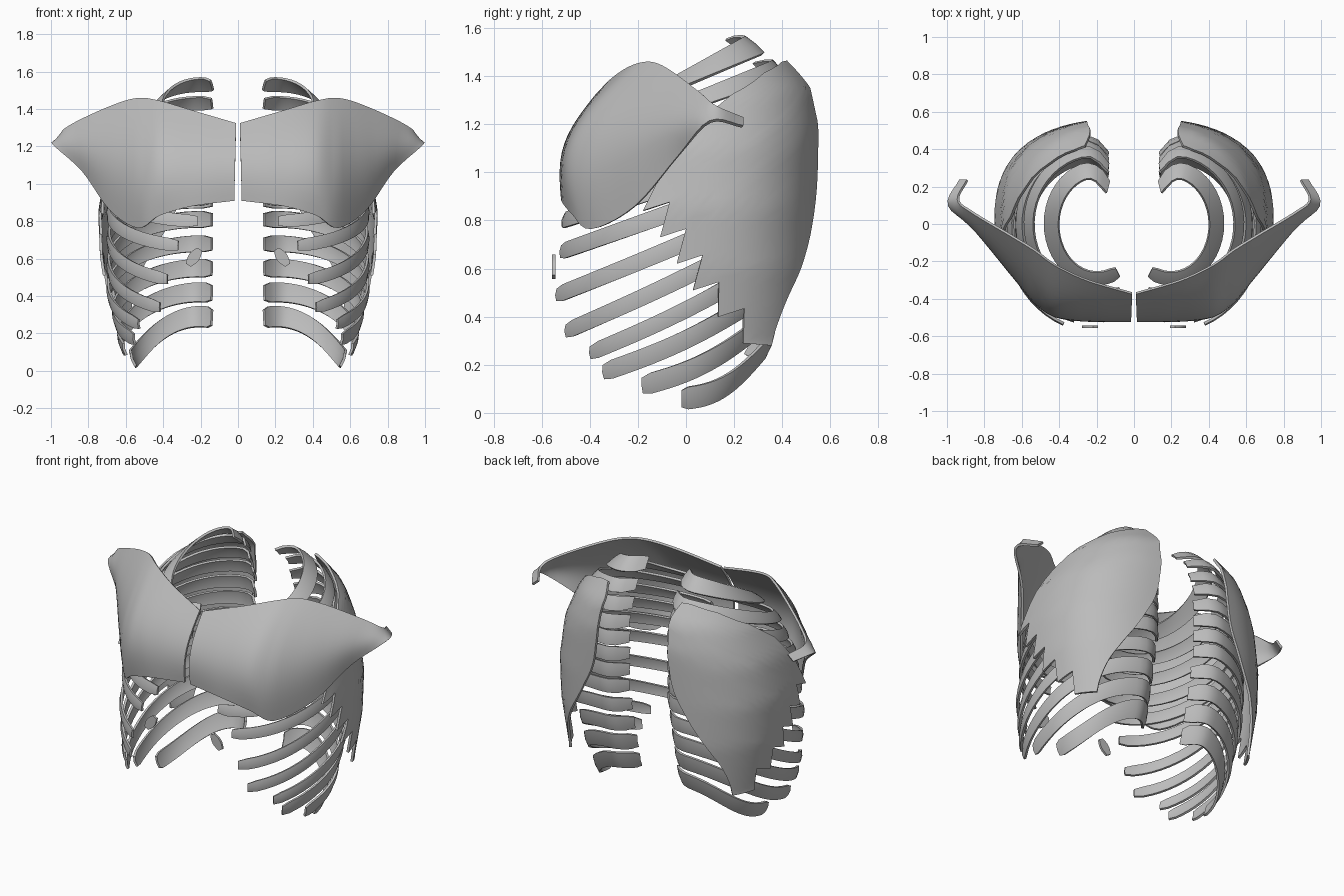
import bpy, math
from mathutils import Vector

cube = bpy.data.objects.get("Cube")
if cube:
    bpy.data.objects.remove(cube)

grey = bpy.data.materials.new("plain grey")
grey.use_nodes = True
grey.diffuse_color = (0.5, 0.5, 0.5, 1)
grey.node_tree.nodes["Principled BSDF"].inputs["Base Color"].default_value = (0.5, 0.5, 0.5, 1)


def spline(keys, u):
    """Smooth curve through the keys, u runs from 0 to 1."""
    k = [Vector(p) for p in keys]
    f = min(max(u, 0), 1) * (len(k) - 1)
    i = min(int(f), len(k) - 2)
    t = f - i
    b, c = k[i], k[i + 1]
    a = k[i - 1] if i else b * 2 - c
    d = k[i + 2] if i + 2 < len(k) else c * 2 - b
    return b + (c - a) * (t / 2) + (a * 2 - b * 5 + c * 4 - d) * (t * t / 2) \
        + (b * 3 - a - c * 3 + d) * (t ** 3 / 2)


def ramp(keys, v):
    """Linear lookup in (position, value) pairs."""
    for (p, a), (q, b) in zip(keys, keys[1:]):
        if v <= q:
            return a + (b - a) * max(0, (v - p) / (q - p))
    return keys[-1][1]


def sheet(name, grid, thickness):
    """Thick mirrored sheet from rows of points."""
    w = len(grid[0])
    verts = [p for row in grid for p in row]
    faces = [(r * w + c, r * w + c + 1, (r + 1) * w + c + 1, (r + 1) * w + c)
             for r in range(len(grid) - 1) for c in range(w - 1)]
    mesh = bpy.data.meshes.new(name)
    mesh.from_pydata(verts, [], faces)
    mesh.validate()
    mesh.materials.append(grey)
    ob = bpy.data.objects.new(name, mesh)
    bpy.context.collection.objects.link(ob)
    bpy.ops.object.select_all(action="DESELECT")
    ob.select_set(True)
    bpy.context.view_layer.objects.active = ob
    bpy.ops.object.mode_set(mode="EDIT")
    bpy.ops.mesh.select_all(action="SELECT")
    bpy.ops.mesh.remove_doubles(threshold=0.001)
    bpy.ops.mesh.normals_make_consistent(inside=False)
    bpy.ops.object.mode_set(mode="OBJECT")
    solid = ob.modifiers.new("thickness", "SOLIDIFY")
    solid.thickness = thickness
    solid.offset = 0
    mirror = ob.modifiers.new("mirror", "MIRROR")
    mirror.use_mirror_merge = False
    for m in ("thickness", "mirror"):
        bpy.ops.object.modifier_apply(modifier=m)
    bpy.ops.object.shade_smooth_by_angle(angle=math.radians(40))
    return ob


# Ribs: sloping open hoops, keyed by rib number
side = [(1, .44), (2, .56), (4, .66), (6, .69), (9, .69), (11, .63), (12, .56)]
rear = [(1, .29), (2, .39), (4, .46), (8, .46), (10, .41), (12, .35)]
fore = [(1, .29), (2, .38), (4, .48), (6, .53), (7, .57), (8, .55), (9, .53)]
sweep = [(1, 118), (5, 88), (6, 76), (7, 69), (8, 64), (9, 48), (10, 40), (11, 20), (12, 2)]
rear_z = [(1, 1.53), (2, 1.43), (8, .81), (12, .29)]
fore_z = [(1, 1.25), (5, .80), (6, .67), (7, .49), (8, .34), (9, .25), (10, .17), (12, .06)]
sag = [(6, 0), (9, .025), (12, .06)]
width = [(1, .055), (2, .045), (9, .045), (12, .06)]
lean = [(1, 50), (3, 25), (6, 5), (9, -5), (12, -20)]
steps = 28
for n in range(1, 13):
    a, back, front = ramp(side, n), ramp(rear, n), ramp(fore, n)
    end, tilt = math.radians(ramp(sweep, n)), math.radians(ramp(lean, n))
    start = math.pi / 2 + math.asin(.06 / (a - .2))
    low_y = -front * math.sin(min(end, math.pi / 2))
    grid = []
    for i in range(steps + 1):
        u = i / steps
        t = start - (start + end) * u
        x = .2 + (a - .2) * math.cos(t)
        y = (back if t > 0 else front) * math.sin(t)
        # Height follows the hoop, then the rear end turns in to the spine
        s = (y - low_y) / (back - low_y)
        z = ramp([(0, ramp(fore_z, n)), (1, ramp(rear_z, n))], s) - ramp(sag, n) * math.sin(math.pi * s)
        if t > 0:
            y -= 5 * max(0, .27 - x) ** 2
        half = (ramp(width, n) - .012 * u) * (.75 if i in (0, steps) else 1)
        out = Vector((math.cos(t), math.sin(t), 0))
        edge = (out * math.sin(tilt) - Vector((0, 0, math.cos(tilt)))) * half
        mid = Vector((x, y, z))
        grid.append([mid - edge, mid + out * .006, mid + edge])
    sheet(f"rib_pair_{n}", grid, .014)

# Chest muscles: loft from the upper edge to the lower edge
upper = [(.01, -.37, 1.32), (.25, -.30, 1.39), (.42, -.22, 1.44), (.53, -.14, 1.455),
         (.66, -.06, 1.42), (.86, .06, 1.33), (.94, .13, 1.27), (.89, .235, 1.225)]
lower = [(.02, -.51, .91), (.25, -.51, .88), (.42, -.47, .83), (.53, -.39, .765),
         (.68, -.21, .86), (.83, -.03, 1.07), (.99, .10, 1.21), (.93, .235, 1.19)]
bulge = [(0, .06), (.14, .08), (.28, .12), (.43, .13), (.57, .10), (.71, .05), (.86, 0), (1, 0)]
grid = []
for i in range(36):
    u = i / 35
    top, low = spline(upper, u), spline(lower, u)
    grid.append([top.lerp(low, j / 12) - Vector((0, ramp(bulge, u) * math.sin(math.pi * j / 12), 0))
                 for j in range(13)])
sheet("chest_muscle_pair", grid, .014)

# Side muscles: curved sheet wrapped on the ribs, with pointed fingers in front
body_x = [(.3, .68), (.6, .73), (.85, .74), (1.1, .70), (1.3, .61), (1.46, .49)]
body_y = [(.3, .53), (.6, .555), (1.2, .56), (1.35, .53), (1.46, .45)]


def on_body(deg, z):
    c, s = math.cos(math.radians(deg)), math.sin(math.radians(deg))
    r = (abs(c) ** 2.6 + abs(s) ** 2.6) ** (-1 / 2.6)
    return Vector((ramp(body_x, z) * c * r, ramp(body_y, z) * s * r, z))


border = [(60, 1.46), (66, 1.38), (68, 1.25), (69, 1.1), (67, .93), (60, .75),
          (52, .6), (45, .48), (40, .36), (38, .28)]
fingers = [(54, 1.455), (38, 1.41), (20, 1.32), (4, 1.2), (-9, 1.02)]
for k in range(6):
    tip = ramp([(0, -18), (3, 3), (5, 25)], k)
    z = .84 - .11 * k
    fingers += [(tip, z), (tip + 11, z + .035)]
fingers[-1] = (38, .28)
grid = []
strips = (len(fingers) - 1) * 3
for i in range(strips + 1):
    f = i / 3
    k = min(int(f), len(fingers) - 2)
    tip = Vector(fingers[k]).lerp(Vector(fingers[k + 1]), f - k)
    back = spline(border, (i / strips) ** 2)
    grid.append([on_body(*back.lerp(tip, j / 14)) for j in range(15)])
sheet("side_muscle_pair", grid, .015)

# Small loose cartilage bars in front
grid = []
for i in range(7):
    u = i / 6
    mid = Vector((.205 + .06 * u, -.55, .65 - .085 * u))
    half = Vector((.026, 0, .016)) * (.5 + .5 * math.sin(math.pi * u))
    grid.append([mid - half, mid + half])
sheet("cartilage_bar_pair", grid, .014)
